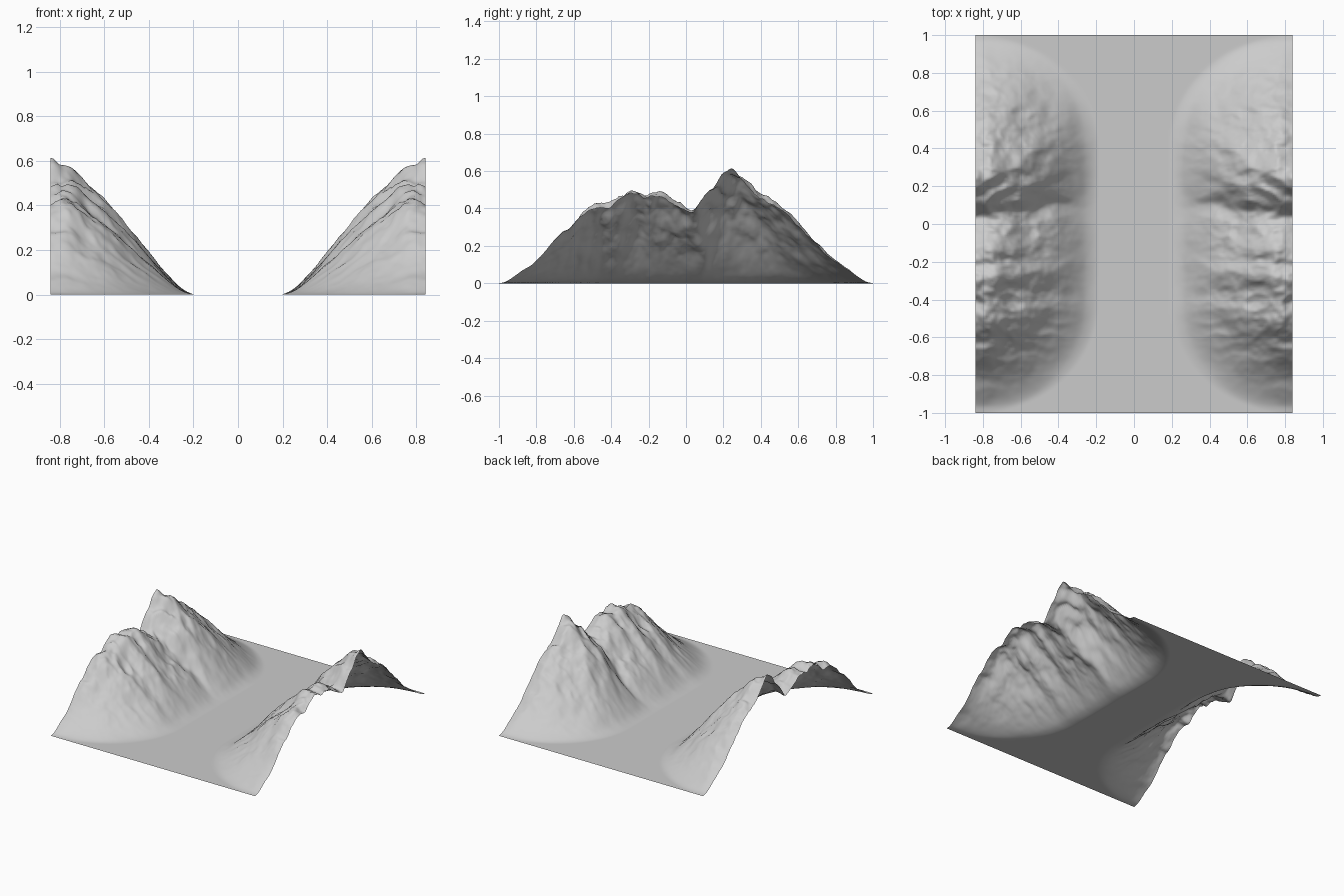
import bpy, bmesh, math
from mathutils import Vector, noise

if "Cube" in bpy.data.objects:
    bpy.data.objects.remove(bpy.data.objects["Cube"])

# crest height along the length (y, z) and cross-slope ratio from valley to rim (x, ratio)
CREST = [(-1.0, 0), (-.96, .01), (-.9, .05), (-.8, .125), (-.7, .225), (-.6, .325), (-.5, .405),
         (-.42, .415), (-.3, .495), (-.22, .475), (-.14, .475), (-.06, .435), (.03, .39),
         (.08, .46), (.16, .54), (.23, .575), (.32, .545), (.4, .49), (.5, .4),
         (.6, .31), (.7, .215), (.8, .125), (.9, .05), (.96, .01), (1.0, 0)]
FLANK = [(0, 0), (.1, 0), (.19, 0), (.25, .045), (.3, .125), (.4, .33), (.5, .54), (.6, .74),
         (.7, .93), (.76, 1.0), (.84, .97)]


def curve(points, t):
    """Smooth interpolation with finite-difference tangents."""
    t = min(max(t, points[0][0]), points[-1][0])
    n = len(points)
    i = next(k for k in range(n - 1) if t <= points[k + 1][0])

    def slope(k):
        a, b = points[max(k - 1, 0)], points[min(k + 1, n - 1)]
        return (b[1] - a[1]) / (b[0] - a[0])

    (x0, y0), (x1, y1) = points[i], points[i + 1]
    h = x1 - x0
    s = (t - x0) / h
    return ((2*s**3 - 3*s*s + 1) * y0 + (s**3 - 2*s*s + s) * h * slope(i)
            + (3*s*s - 2*s**3) * y1 + (s**3 - s*s) * h * slope(i + 1))


def height(x, y):
    # wobbling ridges drift backwards as they run down to the valley
    wobble = .035 * noise.noise(Vector((x * 6, y * 4, 9.1)))
    yy = y + (wobble - .13 * (.84 - x)) * max(0, 1 - y * y)
    crest = max(0, curve(CREST, yy))
    # the foot of the mountains curves outwards at both ends
    end = max(0, (abs(y) - .4) / .6)
    width = math.sqrt(max(.04, 1 - end * end))
    base = crest * max(0, curve(FLANK, .84 - (.84 - x) / width))
    # gullies running down the slope, plus rock detail at several sizes
    gully = noise.noise(Vector((x * 4, y * 9, 4.2)))
    lump = noise.noise(Vector((x * 10, y * 8, 6.6)))
    ridge = .35 - abs(noise.noise(Vector((x * 9, y * 14, 2.3))))
    rock = noise.fractal(Vector((x * 16, y * 20, 1.7)), .9, 2.0, 3)
    rough = min(1, base / .38)
    z = base + rough * (.02 * gully + .022 * lump + .03 * (ridge - .1) + .011 * rock)
    # main summit at the outer rim
    z += .065 * math.exp(-((x - .84) / .035) ** 2 - ((y - .23) / .07) ** 2)
    return max(0, z)


# half of the valley terrain, mirrored across x = 0
bm = bmesh.new()
bmesh.ops.create_grid(bm, x_segments=84, y_segments=200, size=1)
for v in bm.verts:
    x, y = (v.co.x + 1) * .42, v.co.y
    v.co = (x, y, height(x, y))
mesh = bpy.data.meshes.new("valley_terrain")
bm.to_mesh(mesh)
bm.free()
terrain = bpy.data.objects.new("valley_terrain", mesh)
bpy.context.collection.objects.link(terrain)
for p in mesh.polygons:
    p.use_smooth = True
mirror = terrain.modifiers.new("mirror", 'MIRROR')
mirror.use_axis = (True, False, False)
mirror.merge_threshold = .0005
